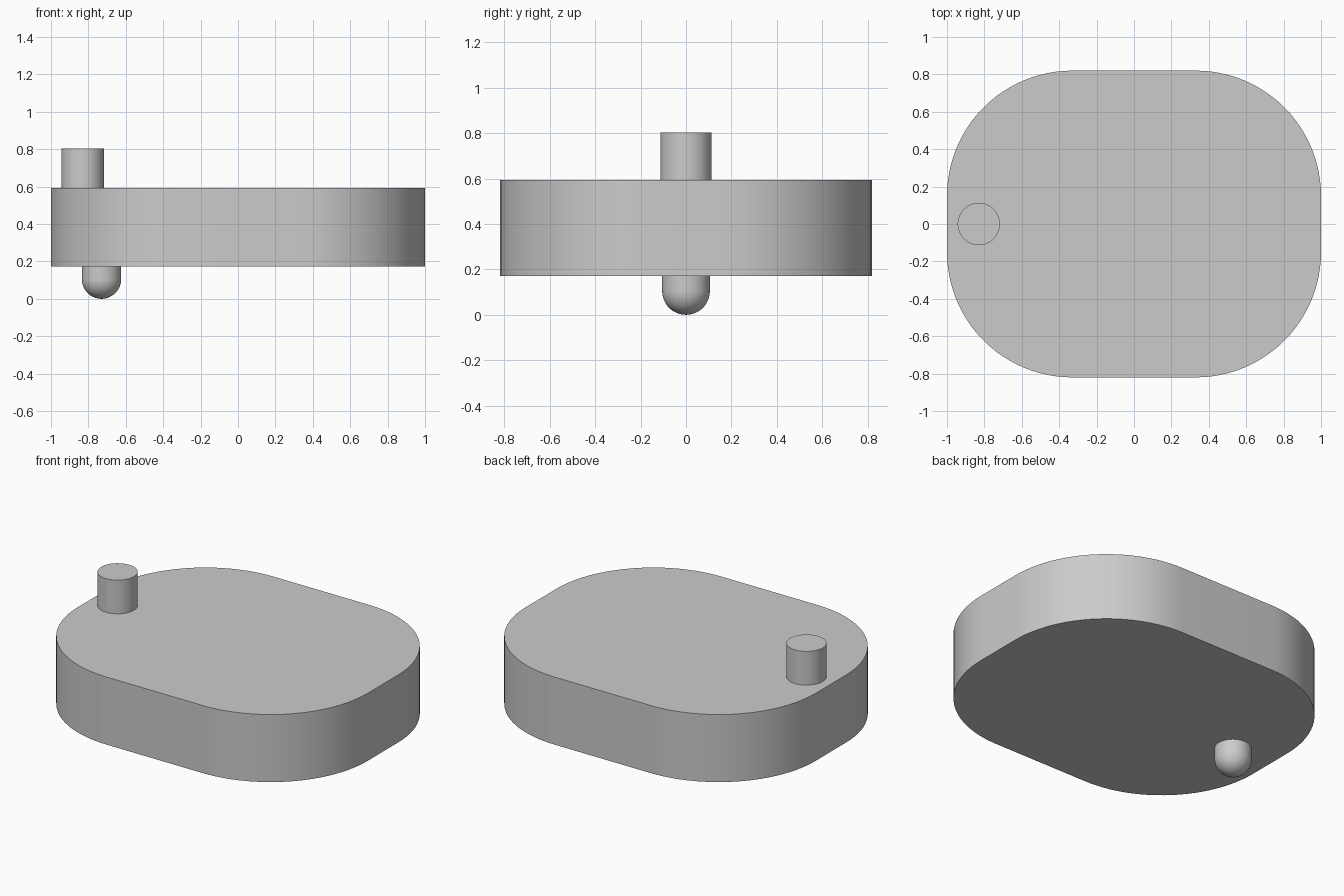
import bpy, bmesh
from math import sin, cos, pi

cube = bpy.data.objects.get("Cube")
if cube:
    bpy.data.objects.remove(cube, do_unlink=True)

grey = bpy.data.materials.new("light grey")
grey.use_nodes = True
colour = (0.6, 0.6, 0.6, 1)
grey.diffuse_color = colour
grey.node_tree.nodes["Principled BSDF"].inputs["Base Color"].default_value = colour


def finish(name, bm):
    """Turn a bmesh into a smooth-shaded object with sharp rims."""
    bmesh.ops.recalc_face_normals(bm, faces=bm.faces)
    mesh = bpy.data.meshes.new(name)
    bm.to_mesh(mesh)
    bm.free()
    mesh.materials.append(grey)
    obj = bpy.data.objects.new(name, mesh)
    bpy.context.collection.objects.link(obj)
    bpy.ops.object.select_all(action="DESELECT")
    obj.select_set(True)
    bpy.context.view_layer.objects.active = obj
    bpy.ops.object.shade_smooth_by_angle(angle=pi / 6)
    return obj


def loft(name, rings):
    """Skin a stack of matching rings and cap both ends."""
    bm = bmesh.new()
    loops = [[bm.verts.new(p) for p in ring] for ring in rings]
    for a, b in zip(loops, loops[1:]):
        for i in range(len(a)):
            j = (i + 1) % len(a)
            bm.faces.new((a[i], a[j], b[j], b[i]))
    bm.faces.new(loops[0])
    bm.faces.new(loops[-1])
    return finish(name, bm)


def circle(x, r, z, n=64):
    return [(x + r * cos(2 * pi * i / n), r * sin(2 * pi * i / n), z) for i in range(n)]


def rounded_rectangle(half_x, half_y, r, z, steps=24):
    points = []
    for q, (sx, sy) in enumerate([(1, 1), (-1, 1), (-1, -1), (1, -1)]):
        for i in range(steps + 1):
            a = pi / 2 * (q + i / steps)
            points.append((sx * (half_x - r) + r * cos(a),
                           sy * (half_y - r) + r * sin(a), z))
    return points


BOTTOM, TOP = 0.172, 0.593

# Thick plate with large rounded corners
loft("body", [rounded_rectangle(1, 0.82, 0.67, z) for z in (BOTTOM, TOP)])

# Flat-topped peg standing on the plate
loft("top_peg", [circle(-0.83, 0.113, z) for z in (TOP, 0.803)])

# Round-ended pin hanging below the plate
R = 0.105
dome = [circle(-0.73, R * sin(a), R - R * cos(a))
        for a in (pi / 2 * max(i, 0.1) / 16 for i in range(17))]
loft("bottom_pin", dome + [circle(-0.73, R, BOTTOM)])
